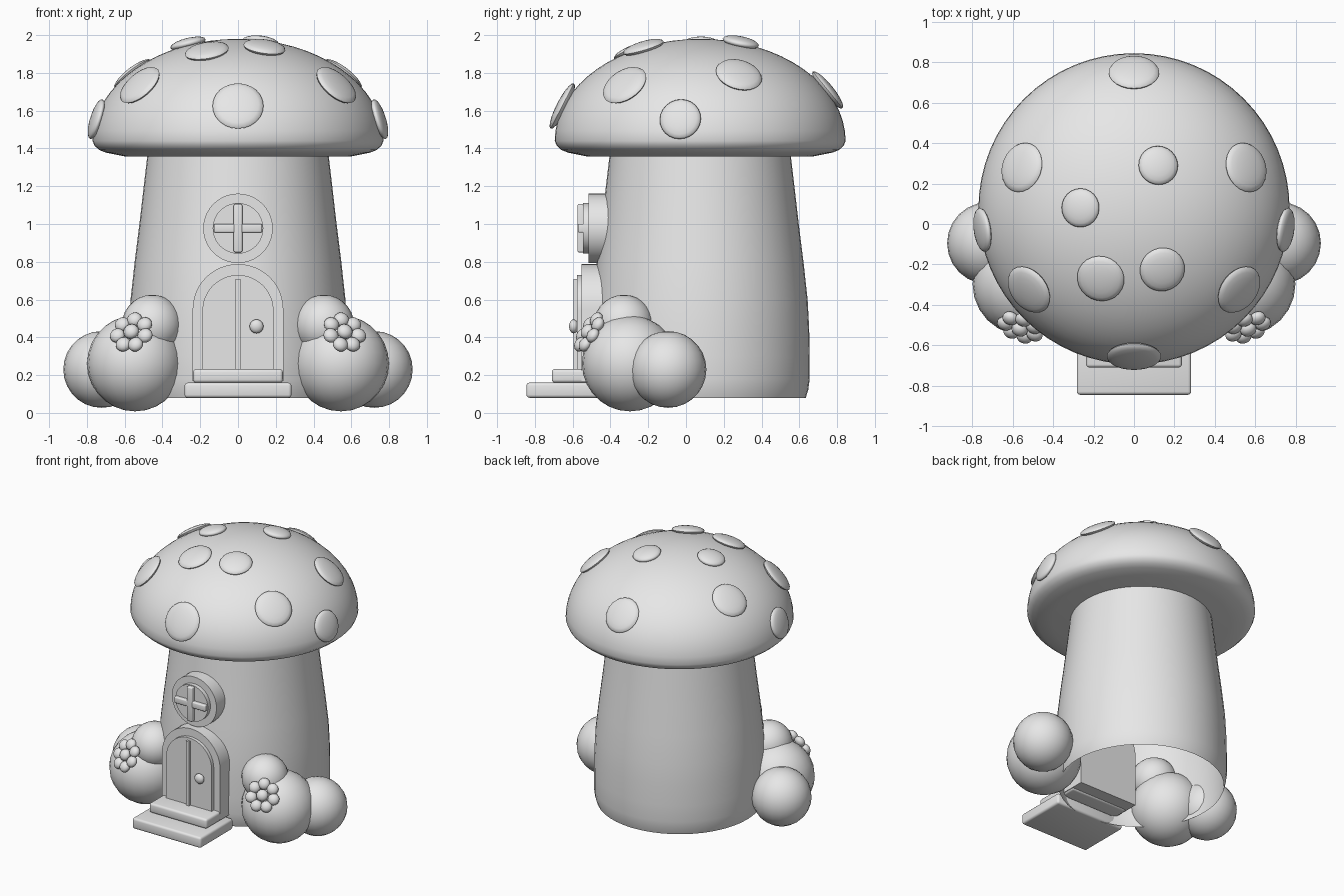
import bpy, bmesh, math
from mathutils import Vector, Matrix

if "Cube" in bpy.data.objects:
    bpy.data.objects.remove(bpy.data.objects["Cube"])

grey = bpy.data.materials.new("light_grey")
grey.diffuse_color = (0.8, 0.8, 0.8, 1)
grey.use_nodes = True
grey.node_tree.nodes["Principled BSDF"].inputs["Base Color"].default_value = grey.diffuse_color
CY = 0.075  # y of the mushroom axis


def finish(name, bm, angle=35):
    bmesh.ops.recalc_face_normals(bm, faces=bm.faces)
    mesh = bpy.data.meshes.new(name)
    bm.to_mesh(mesh)
    bm.free()
    mesh.materials.append(grey)
    ob = bpy.data.objects.new(name, mesh)
    bpy.context.collection.objects.link(ob)
    bpy.ops.object.select_all(action='DESELECT')
    ob.select_set(True)
    bpy.context.view_layer.objects.active = ob
    bpy.ops.object.shade_smooth_by_angle(angle=math.radians(angle))
    return ob


def lathe(name, profile, segs=48):
    """Spin an (r, z) profile around the mushroom axis."""
    bm = bmesh.new()
    vs = [bm.verts.new((r, CY, z)) for r, z in profile]
    es = [bm.edges.new(p) for p in zip(vs, vs[1:])]
    bmesh.ops.spin(bm, geom=vs + es, cent=(0, CY, 0), axis=(0, 0, 1),
                   angle=2 * math.pi, steps=segs)
    bmesh.ops.remove_doubles(bm, verts=bm.verts, dist=1e-4)
    return finish(name, bm)


def ball(name, loc, scale, normal=(0, 0, 1), u=24, v=14):
    """Ellipsoid whose local z points along the normal."""
    bm = bmesh.new()
    rot = Vector(normal).to_track_quat('Z', 'Y').to_matrix().to_4x4()
    m = Matrix.Translation(loc) @ rot @ Matrix.Diagonal((*scale, 1))
    bmesh.ops.create_uvsphere(bm, u_segments=u, v_segments=v, radius=1, matrix=m)
    return finish(name, bm, 60)


def box(name, lo, hi, bevel=0.0):
    bm = bmesh.new()
    size = [b - a for a, b in zip(lo, hi)]
    mid = [(a + b) / 2 for a, b in zip(lo, hi)]
    bmesh.ops.create_cube(bm, size=1, matrix=Matrix.Translation(mid) @ Matrix.Diagonal((*size, 1)))
    if bevel:
        bmesh.ops.bevel(bm, geom=bm.edges[:], offset=bevel, segments=3, profile=0.5, affect='EDGES')
    return finish(name, bm)


def slab(name, outline, y0, y1):
    """Extrude an (x, z) outline from y0 to y1."""
    bm = bmesh.new()
    f = bm.faces.new([bm.verts.new((x, y0, z)) for x, z in outline])
    ext = bmesh.ops.extrude_face_region(bm, geom=[f])["geom"]
    bmesh.ops.translate(bm, vec=(0, y1 - y0, 0),
                        verts=[g for g in ext if isinstance(g, bmesh.types.BMVert)])
    if not any(len(f.verts) > 4 and f.calc_center_median().y < y0 + 1e-4 and
               abs(f.calc_center_median().y - y0) < 1e-4 for f in bm.faces):
        bm.faces.new([v for v in bm.verts if abs(v.co.y - y0) < 1e-5])
    return finish(name, bm)


def arc(r, cz, a0, a1, n):
    return [(r * math.cos(a0 + (a1 - a0) * i / n), cz + r * math.sin(a0 + (a1 - a0) * i / n))
            for i in range(n + 1)]


def arch(r, cz, bottom):
    return [(-r, bottom), (r, bottom)] + arc(r, cz, 0, math.pi, 24)


def disc(r, cz):
    return arc(r, cz, 0, 2 * math.pi, 40)[:-1]


# Stem, open underneath
lathe("stem", [(0.559, 0.08), (0.572, 0.12), (0.58, 0.18), (0.58, 0.3), (0.577, 0.45),
               (0.569, 0.6), (0.547, 0.8), (0.522, 1.0), (0.499, 1.2), (0.479, 1.37)])

# Cap: flattened dome with a rounded rim and a shallow underside
CAP_R, CAP_Z, CAP_H = 0.77, 1.44, 0.54
dome = [(CAP_R * math.cos(t), CAP_Z + CAP_H * math.sin(t))
        for t in [math.pi / 2 * i / 16 for i in range(16)]]
lathe("cap", [(0, 1.358), (0.60, 1.358), (0.70, 1.378), (0.735, 1.392), (0.76, 1.415)]
      + dome + [(0, CAP_Z + CAP_H)], 64)

# Cap spots: x, y, z, radius
spots = [(0, -0.655, 1.625, 0.135), (0, 0.75, 1.71, 0.125),
         (-0.165, -0.27, 1.915, 0.118), (0.14, -0.225, 1.935, 0.112),
         (-0.265, 0.08, 1.955, 0.096), (0.12, 0.29, 1.962, 0.098)]
for s in (-1, 1):
    spots += [(s * 0.52, -0.325, 1.735, 0.128), (s * 0.75, -0.03, 1.555, 0.11),
              (s * 0.555, 0.28, 1.79, 0.125)]
for x, y, z, r in spots:
    n = Vector((x / CAP_R ** 2, (y - CY) / CAP_R ** 2, (z - CAP_Z) / CAP_H ** 2))
    ball("cap_spot", (x, y, z), (r, r, 0.03), n, 24, 10)

# Door
slab("door_frame", arch(0.24, 0.548, 0.17), -0.27, -0.553)
slab("door_panel", arch(0.188, 0.542, 0.2), -0.5, -0.578)
box("door_divider", (-0.013, -0.595, 0.22), (0.013, -0.56, 0.71))
ball("door_knob", (0.098, -0.595, 0.458), (0.037, 0.037, 0.024), (0, -1, 0), 16, 10)

# Round window with crossbars
slab("window_frame", disc(0.184, 0.977), -0.3, -0.516)
slab("window_pane", disc(0.134, 0.977), -0.48, -0.546)
box("window_bar_upright", (-0.023, -0.575, 0.85), (0.023, -0.53, 1.105), 0.008)
box("window_bar_level", (-0.128, -0.572, 0.954), (0.128, -0.53, 1.0), 0.008)

# Steps
box("lower_step", (-0.283, -0.845, 0.08), (0.283, -0.46, 0.16), 0.016)
box("upper_step", (-0.237, -0.71, 0.16), (0.237, -0.36, 0.232), 0.016)

# Bushes and flowers on both sides
for s in (-1, 1):
    for x, y, z, r in [(0.545, -0.297, 0.262, 0.254), (0.722, -0.095, 0.23, 0.203),
                       (0.455, -0.33, 0.465, 0.16)]:
        ball("bush", (s * x, y, z), (r, r, r))
    normal = Vector((s * 0.3, -0.8, 0.5)).normalized()
    centre = Vector((s * 0.562, -0.512, 0.425))
    side = normal.cross((0, 0, 1)).normalized()
    up = side.cross(normal)
    ball("flower_centre", centre + normal * 0.012, (0.042, 0.042, 0.032), normal, 14, 8)
    for i in range(7):
        a = 2 * math.pi * i / 7 + math.pi / 2
        p = centre + 0.08 * (side * math.cos(a) + up * math.sin(a))
        ball("flower_petal", p, (0.041, 0.041, 0.03), normal, 14, 8)
